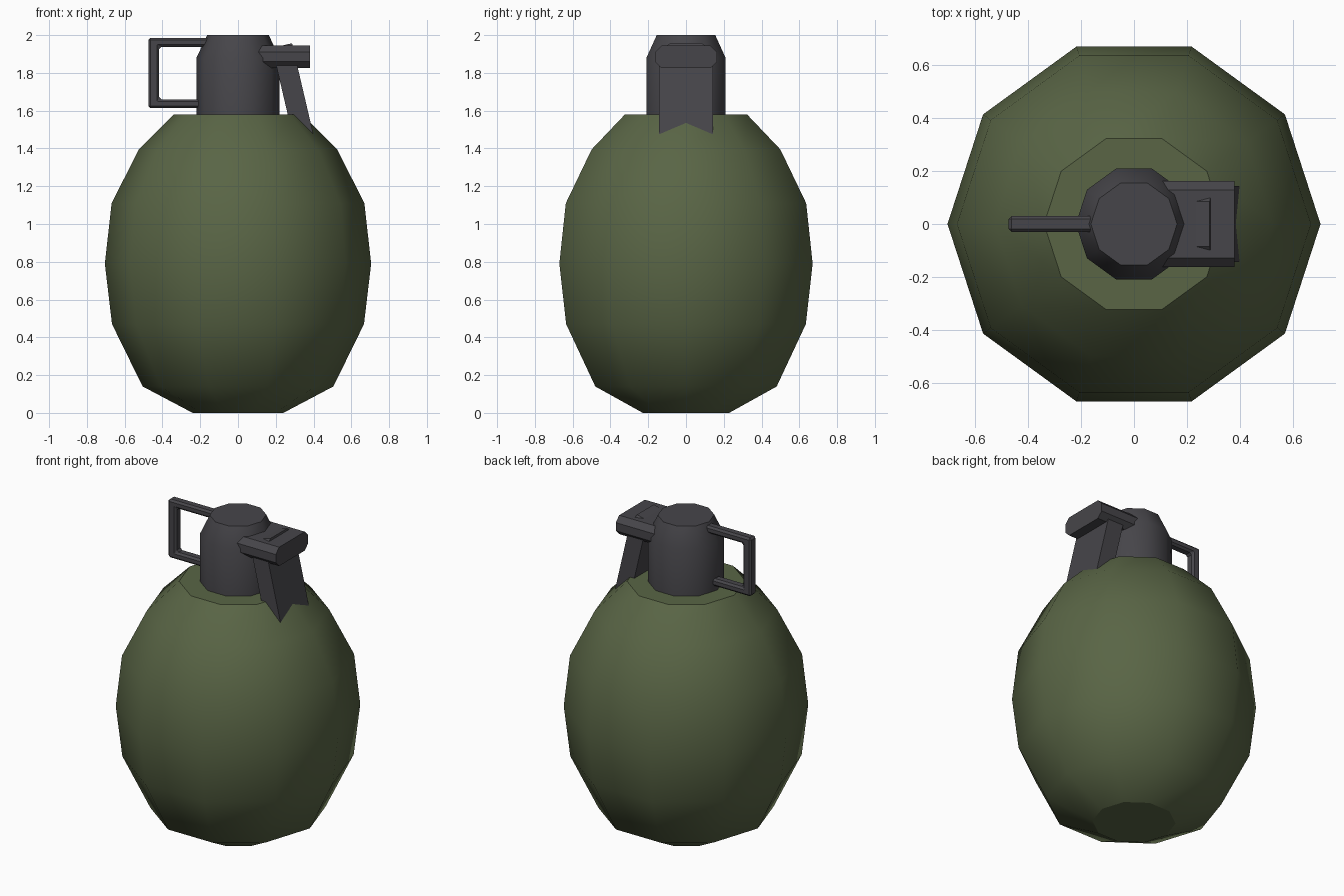
import bpy
import bmesh
from math import cos, sin, pi, radians
from mathutils import Vector

if "Cube" in bpy.data.objects:
    bpy.data.objects.remove(bpy.data.objects["Cube"], do_unlink=True)


def make_material(name, rgb):
    mat = bpy.data.materials.new(name)
    mat.use_nodes = True
    colour = (*rgb, 1)
    mat.diffuse_color = colour
    mat.node_tree.nodes["Principled BSDF"].inputs["Base Color"].default_value = colour
    return mat


olive = make_material("olive_green", (0.10, 0.13, 0.06))
dark = make_material("dark_grey", (0.062, 0.06, 0.068))


def finish(name, bm, mat):
    bmesh.ops.recalc_face_normals(bm, faces=bm.faces[:])
    mesh = bpy.data.meshes.new(name)
    bm.to_mesh(mesh)
    bm.free()
    mesh.materials.append(mat)
    obj = bpy.data.objects.new(name, mesh)
    bpy.context.collection.objects.link(obj)
    return obj


def lathe(name, profile, mat, sides=10):
    """Turn (radius, z) pairs around the z axis, with flat caps."""
    bm = bmesh.new()
    rings = [[bm.verts.new((r * cos(2 * pi * i / sides), r * sin(2 * pi * i / sides), z))
              for i in range(sides)] for r, z in profile]
    for low, high in zip(rings, rings[1:]):
        for i in range(sides):
            j = (i + 1) % sides
            bm.faces.new((low[i], low[j], high[j], high[i]))
    caps = [bm.faces.new(rings[0]), bm.faces.new(rings[-1])]
    for face in bm.faces:
        face.smooth = face not in caps
    # Keep the cap rims crisp
    for cap in caps:
        for edge in cap.edges:
            edge.smooth = False
    return finish(name, bm, mat)


def prism(name, outline, offset, mat):
    """Extrude a closed outline of 3D points along an offset."""
    bm = bmesh.new()
    face = bm.faces.new([bm.verts.new(p) for p in outline])
    new = bmesh.ops.extrude_face_region(bm, geom=[face])["geom"]
    bmesh.ops.translate(bm, vec=Vector(offset),
                        verts=[v for v in new if isinstance(v, bmesh.types.BMVert)])
    return finish(name, bm, mat)


# Egg-shaped body
lathe("body", [(0.24, 0), (0.505, 0.14), (0.667, 0.47), (0.705, 0.79),
               (0.669, 1.11), (0.525, 1.395), (0.34, 1.58)], olive)

# Fuse neck with a tapered cap
lathe("fuse_neck", [(0.22, 1.55), (0.22, 1.88), (0.163, 2.0)], dark)

# Pull handle, a chamfered C-shaped frame
left, inner, end = -0.475, -0.417, -0.1
frame = [(end, 1.985), (left, 1.985), (left, 1.613), (end, 1.613),
         (end, 1.66), (inner, 1.66), (inner, 1.938), (end, 1.938)]
handle = prism("pull_handle", [(x, -0.03, z) for x, z in frame], (0, 0.06, 0), dark)
bevel = handle.modifiers.new("chamfer", "BEVEL")
bevel.width = 0.012
bevel.segments = 1
bevel.limit_method = "ANGLE"
bevel.angle_limit = radians(40)

# Lever head, an octagonal bar
half, cut, low, high = 0.163, 0.034, 1.825, 1.945
side = [(half, low + cut), (half, high - cut), (half - cut, high)]
side = [(half - cut, low)] + side
outline = side + [(-y, z) for y, z in reversed(side)]
prism("lever_head", [(0.07, y, z) for y, z in outline], (0.31, 0, 0), dark)

# Slanted lever strip, its upper corners clipped, running down into the body
down = Vector((0.228, 0, -0.974))
inward = Vector((-0.974, 0, -0.228)) * 0.108
top = Vector((0.286, 0, 1.957))
strip = [(0.085, 0), (0.143, 0.05), (0.143, 0.62)]
strip += [(-y, d) for y, d in reversed(strip)]
prism("lever_strip", [top + down * d + Vector((0, y, 0)) for y, d in strip], inward, dark)
